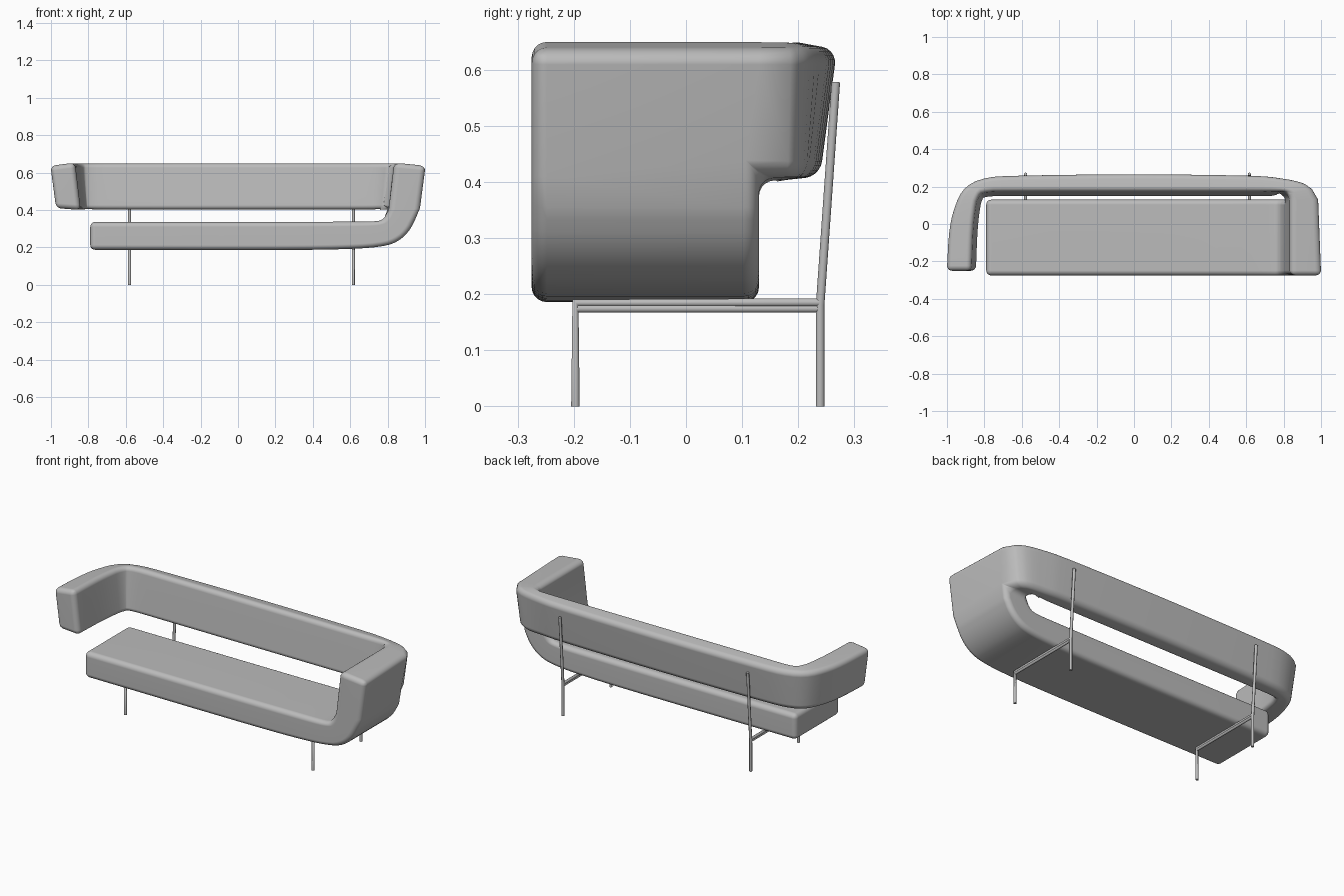
import bpy, bmesh
from mathutils import Vector

cube = bpy.data.objects.get("Cube")
if cube:
    bpy.data.objects.remove(cube, do_unlink=True)

GREY = (0.5, 0.5, 0.5, 1)
mat = bpy.data.materials.new("soft grey")
mat.use_nodes = True
mat.diffuse_color = GREY
mat.node_tree.nodes["Principled BSDF"].inputs["Base Color"].default_value = GREY


def smooth_path(points, steps=3):
    """Catmull-Rom curve through the points."""
    p = [Vector(q) for q in points]
    p = [2 * p[0] - p[1]] + p + [2 * p[-1] - p[-2]]
    out = []
    for a, b, c, d in zip(p, p[1:], p[2:], p[3:]):
        for i in range(steps):
            t = i / steps
            out.append(0.5 * (2 * b + (c - a) * t + (2 * a - 5 * b + 4 * c - d) * t ** 2
                              + (3 * b - a - 3 * c + d) * t ** 3))
    return out + [p[-2]]


# Back and arms: plan points as (outer x, outer y, inner x, inner y)
plan = smooth_path([
    (-1.004, -0.25, -0.872, -0.25), (-0.992, -0.05, -0.864, -0.05),
    (-0.965, 0.08, -0.852, 0.07), (-0.91, 0.19, -0.835, 0.14),
    (-0.80, 0.247, -0.79, 0.172), (-0.60, 0.262, -0.60, 0.176),
    (0.0, 0.269, 0.0, 0.176), (0.60, 0.262, 0.60, 0.176),
    (0.78, 0.248, 0.75, 0.176), (0.90, 0.222, 0.80, 0.174),
    (0.955, 0.187, 0.826, 0.163)])
plan += [Vector((0.988, 0.13, 0.835, 0.13)), Vector((1.004, -0.275, 0.835, -0.275))]

# Seat rising into the left arm: (outer x, outer z, inner x, inner z)
rise = smooth_path([
    (0.95, 0.355, 0.785, 0.364), (0.915, 0.29, 0.765, 0.346),
    (0.86, 0.238, 0.735, 0.340), (0.78, 0.208, 0.67, 0.338),
    (0.60, 0.192, 0.50, 0.337), (0.20, 0.186, 0.20, 0.336),
    (-0.79, 0.187, -0.79, 0.336)])

bm = bmesh.new()


def ring(coords):
    return [bm.verts.new(c) for c in coords]


def bridge(a, b, skip=None):
    for i in range(4):
        if i != skip:
            j = (i + 1) % 4
            bm.faces.new((a[i], a[j], b[j], b[i]))


# Ribbon cross-sections lean outwards at the top
sections = []
for ox, oy, ix, iy in plan:
    out = Vector((ox - ix, oy - iy)).normalized() * 0.03
    sections.append(ring([(ox, oy, 0.636), (ix, iy, 0.653),
                          (ix - out.x, iy - out.y, 0.40),
                          (ox - out.x, oy - out.y, 0.41)]))
last = len(sections) - 2
for k in range(last + 1):
    bridge(sections[k], sections[k + 1], skip=2 if k == last else None)
bm.faces.new(sections[0])
bm.faces.new(sections[-1])

# Continue the open underside of the left arm down and along the seat
rear, front = sections[-2], sections[-1]
loop = [rear[3], rear[2], front[2], front[3]]
for ox, oz, ix, iz in rise:
    nxt = ring([(ox, 0.13, oz), (ix, 0.13, iz), (ix, -0.275, iz), (ox, -0.275, oz)])
    bridge(loop, nxt)
    loop = nxt
bm.faces.new(loop)
bmesh.ops.recalc_face_normals(bm, faces=bm.faces)
for f in bm.faces:
    f.smooth = True

mesh = bpy.data.meshes.new("upholstered_body")
bm.to_mesh(mesh)
bm.free()
mesh.materials.append(mat)
body = bpy.data.objects.new("upholstered_body", mesh)
bpy.context.collection.objects.link(body)
bev = body.modifiers.new("soft edges", 'BEVEL')
bev.width = 0.027
bev.segments = 5
bev.limit_method = 'ANGLE'
bev.angle_limit = 0.9
bev.use_clamp_overlap = False
body.modifiers.new("even shading", 'WEIGHTED_NORMAL')


def rod(name, points, radius=0.008):
    curve = bpy.data.curves.new(name, 'CURVE')
    curve.dimensions = '3D'
    curve.bevel_depth = radius
    curve.bevel_resolution = 3
    curve.use_fill_caps = True
    spline = curve.splines.new('POLY')
    spline.points.add(len(points) - 1)
    for p, co in zip(spline.points, points):
        p.co = (*co, 1)
    curve.materials.append(mat)
    bpy.context.collection.objects.link(bpy.data.objects.new(name, curve))


# Slim metal frames
for side, x in (("right", -0.58), ("left", 0.617)):
    rod(side + "_front_leg_and_rail", [(x, -0.197, 0), (x, -0.197, 0.185), (x, 0.24, 0.185)])
    rod(side + "_lower_rail", [(x, -0.197, 0.174), (x, 0.24, 0.174)], 0.007)
    rod(side + "_back_leg", [(x, 0.239, 0), (x, 0.239, 0.18), (x, 0.267, 0.578)])
